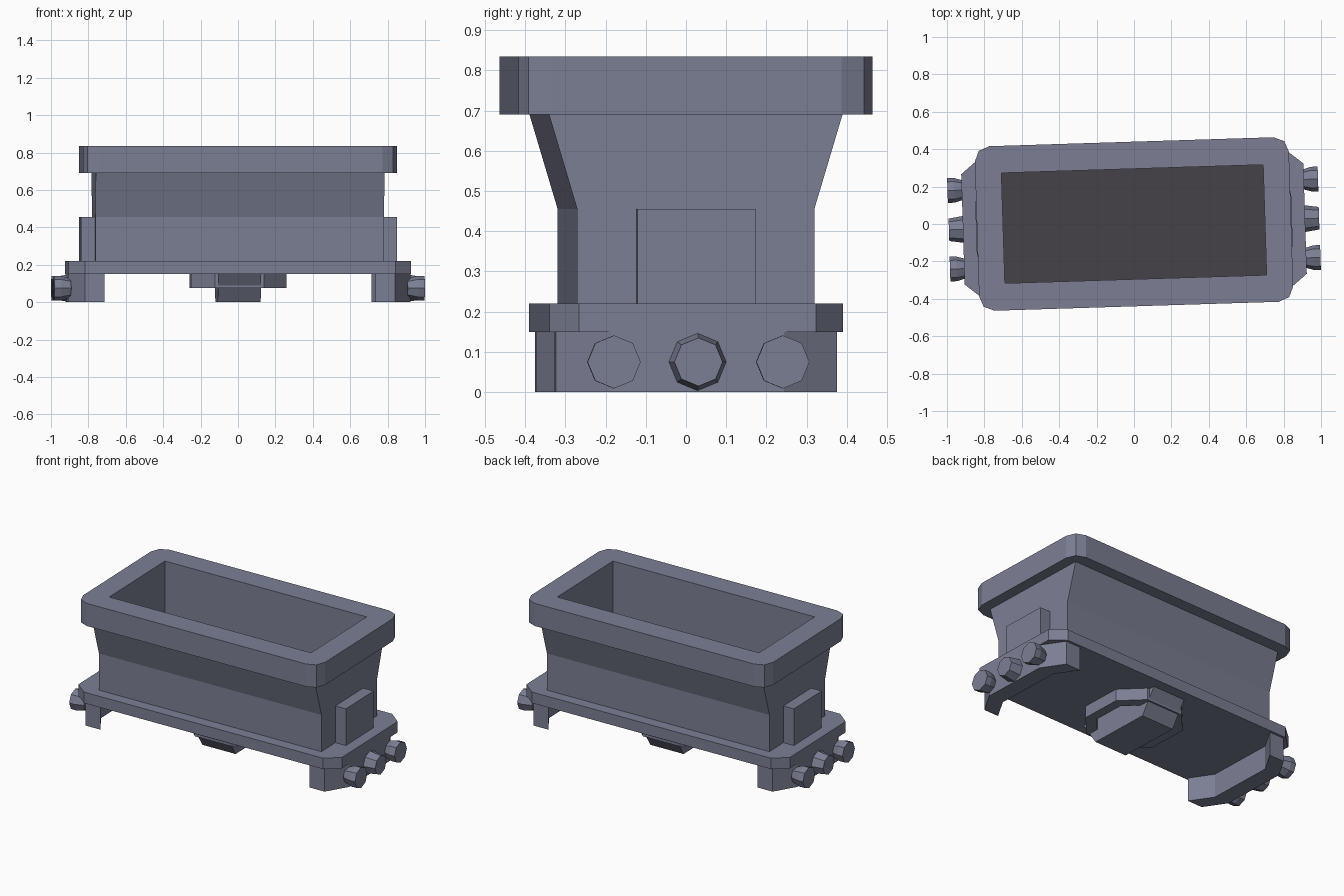
import bpy, bmesh, math
from mathutils import Matrix

if "Cube" in bpy.data.objects:
    bpy.data.objects.remove(bpy.data.objects["Cube"])

TURN = Matrix.Rotation(math.radians(1.8), 4, 'Z')   # whole wagon sits slightly turned


def material(name, rgb):
    m = bpy.data.materials.new(name)
    m.diffuse_color = (*rgb, 1)
    m.use_nodes = True
    m.node_tree.nodes["Principled BSDF"].inputs["Base Color"].default_value = m.diffuse_color
    return m


steel = material("blue_grey_steel", (0.20, 0.212, 0.295))
dark = material("dark_grey_floor", (0.06, 0.054, 0.064))


def finish(bm, name, mats=(steel,)):
    bmesh.ops.recalc_face_normals(bm, faces=bm.faces)
    bm.transform(TURN)
    me = bpy.data.meshes.new(name)
    bm.to_mesh(me)
    bm.free()
    for m in mats:
        me.materials.append(m)
    ob = bpy.data.objects.new(name, me)
    bpy.context.collection.objects.link(ob)
    return ob


def prism(name, loops, z0, z1, matrix=None):
    """Extrude an outline (first loop) with optional holes (other loops)."""
    bm = bmesh.new()
    for loop in loops:
        vs = [bm.verts.new((x, y, z0)) for x, y in loop]
        for i, v in enumerate(vs):
            bm.edges.new((v, vs[(i + 1) % len(vs)]))
    bmesh.ops.triangle_fill(bm, use_beauty=True, edges=bm.edges[:], normal=(0, 0, 1))
    ext = bmesh.ops.extrude_face_region(bm, geom=bm.faces[:])
    top = [g for g in ext["geom"] if isinstance(g, bmesh.types.BMVert)]
    bmesh.ops.translate(bm, verts=top, vec=(0, 0, z1 - z0))
    if matrix:
        bm.transform(matrix)
    return finish(bm, name)


def rect(hx, hy):
    return [(hx, hy), (-hx, hy), (-hx, -hy), (hx, -hy)]


def mirrored(quarter):
    """Complete an outline from its +x +y quarter, listed from +x round to +y."""
    q = list(quarter)
    left = [(-x, y) for x, y in reversed(q)]
    return q + left + [(-x, -y) for x, y in q] + [(x, -y) for x, y in reversed(q)]


def loft(name, rings, mats=(steel,)):
    """Skin a stack of equal-sized vertex rings; the last cap gets the last material."""
    bm = bmesh.new()
    rows = [[bm.verts.new(p) for p in r] for r in rings]
    n = len(rows[0])
    for a, b in zip(rows, rows[1:]):
        for i in range(n):
            j = (i + 1) % n
            bm.faces.new((a[i], a[j], b[j], b[i]))
    bm.faces.new(rows[0][::-1])
    bm.faces.new(rows[-1]).material_index = len(mats) - 1
    return finish(bm, name, mats)


# flared tub, hollow with a dark floor
sections = [(.772, .295, .22), (.772, .295, .455), (.772, .365, .69),
            (.70, .295, .69), (.70, .295, .48)]
loft("tub", [[(x, y, z) for x, y in rect(hx, hy)] for hx, hy, z in sections], (steel, dark))

# thick top rim with rounded corners
prism("rim", [mirrored([(.84, .36), (.817, .417), (.76, .44)]), rect(.70, .295)], .69, .835)

# base plate with cut corners
prism("base_plate", [mirrored([(.915, .295), (.83, .365)])], .15, .22)

# coupling loop and tapered block below the plate
prism("coupling_loop", [mirrored([(.255, .13), (.13, .26)]),
                        mirrored([(.195, .10), (.10, .20)])], .075, .15)
to_yz = Matrix(((0, 0, 1, 0), (1, 0, 0, 0), (0, 1, 0, 0), (0, 0, 0, 1)))
prism("under_block", [[(-.2, 0), (.2, 0), (.3, .15), (-.3, .15)]], -.115, .115, to_yz)


def buffer(name, s, y, profile):
    """Eight-sided buffer lying along x, profile is (x, radius)."""
    loft(name, [[(s * x, y + r * math.cos(k * math.pi / 4), .075 + r * math.sin(k * math.pi / 4))
                 for k in range(8)] for x, r in profile])


for s, side in ((1, "right"), (-1, "left")):
    # box on the tub end
    prism(side + "_end_box", [[(s * x, y) for x, y in
          ((.76, -.147), (.845, -.147), (.845, .147), (.76, .147))]], .22, .455)
    # bent bumper beam under the plate
    beam = [(.83, -.35), (.915, -.215), (.915, .215), (.83, .35),
            (.725, .35), (.81, .215), (.81, -.215), (.725, -.35)]
    prism(side + "_bumper", [[(s * x, y) for x, y in beam]], 0, .15)
    # three buffers, the middle one tapers outward
    buffer(side + "_middle_buffer", s, 0, [(.90, .0735), (.99, .06)])
    for y, where in ((.21, "back"), (-.21, "front")):
        buffer(f"{side}_{where}_buffer", s, y, [(.90, .05), (.955, .066), (.991, .066)])
